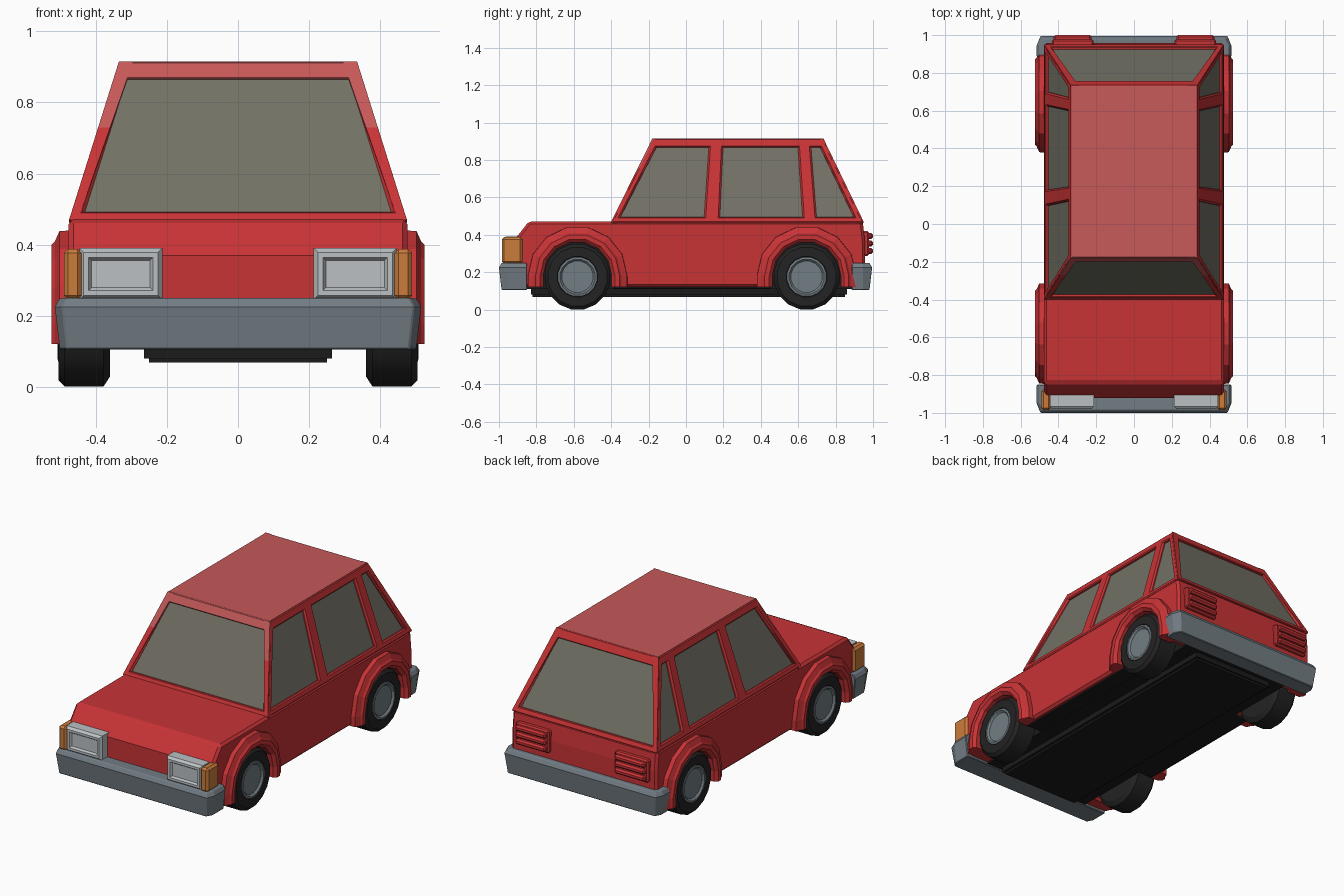
import bpy, bmesh, math
from mathutils import Vector

if "Cube" in bpy.data.objects:
    bpy.data.objects.remove(bpy.data.objects["Cube"])


def material(name, rgb):
    m = bpy.data.materials.new(name)
    m.diffuse_color = (*rgb, 1)
    m.use_nodes = True
    m.node_tree.nodes["Principled BSDF"].inputs["Base Color"].default_value = m.diffuse_color
    return m


RED = material("body red", (0.58, 0.033, 0.036))
FADED = material("faded roof red", (0.57, 0.10, 0.10))
GLASS = material("window glass", (0.17, 0.165, 0.13))
STEEL = material("bumper steel", (0.17, 0.205, 0.23))
LAMP = material("headlight silver", (0.50, 0.53, 0.55))
ORANGE = material("indicator orange", (0.60, 0.20, 0.045))
TYRE = material("tyre black", (0.017, 0.017, 0.017))
FLOOR = material("floor black", (0.011, 0.011, 0.011))


def loft(name, rings, mat, bevel=0.0, smooth=0):
    """Skin a list of equal-length point rings and cap both ends."""
    bm = bmesh.new()
    vs = [[bm.verts.new(p) for p in r] for r in rings]
    n = len(rings[0])
    for a, b in zip(vs, vs[1:]):
        for i in range(n):
            j = (i + 1) % n
            bm.faces.new((a[i], a[j], b[j], b[i]))
    bm.faces.new(vs[0])
    bm.faces.new(vs[-1])
    bmesh.ops.recalc_face_normals(bm, faces=bm.faces)
    me = bpy.data.meshes.new(name)
    bm.to_mesh(me)
    bm.free()
    me.materials.append(mat)
    ob = bpy.data.objects.new(name, me)
    bpy.context.collection.objects.link(ob)
    if bevel:
        mod = ob.modifiers.new("bevel", 'BEVEL')
        mod.width = bevel
        mod.segments = 1
        mod.limit_method = 'ANGLE'
        mod.angle_limit = math.radians(40)
    if smooth:
        bpy.ops.object.select_all(action='DESELECT')
        ob.select_set(True)
        bpy.context.view_layer.objects.active = ob
        bpy.ops.object.shade_smooth_by_angle(angle=math.radians(smooth))
    return ob


def box(name, x, y, z, mat, bevel=0.0):
    ring = lambda h: [(x[0], y[0], h), (x[1], y[0], h), (x[1], y[1], h), (x[0], y[1], h)]
    return loft(name, [ring(z[0]), ring(z[1])], mat, bevel)


def plate(name, quad, inward, mat, bevel=0.006):
    return loft(name, [quad, [Vector(p) + Vector(inward) for p in quad]], mat, bevel)


def arch(cy, r):
    """Wheel-opening outline in (y, z): straight ends and a 7-sided arc."""
    arc = [(cy - r * math.cos(math.pi * i / 7), 0.18 + r * math.sin(math.pi * i / 7)) for i in range(8)]
    return [(cy - r, 0.12)] + arc + [(cy + r, 0.12)]


AXLES = {"front": -0.58, "rear": 0.645}

# Lower body: side profile with wheel openings, extruded across the car
profile = ([(-0.92, 0.12)] + arch(AXLES["front"], 0.19) + arch(AXLES["rear"], 0.19)
           + [(0.935, 0.12), (0.957, 0.22), (0.957, 0.36), (0.945, 0.472),
              (-0.84, 0.472), (-0.92, 0.37)])
loft("lower_body", [[(x, y, z) for y, z in profile] for x in (-0.476, 0.476)], RED, 0.014)

# Underside
box("wheel_well_core", (-0.355, 0.355), (-0.86, 0.90), (0.11, 0.42), FLOOR)
box("floor_middle", (-0.45, 0.45), (-0.385, 0.45), (0.112, 0.13), FLOOR)
box("floor_pan", (-0.265, 0.265), (-0.83, 0.86), (0.08, 0.125), FLOOR)
box("floor_plate", (-0.25, 0.25), (-0.82, 0.85), (0.068, 0.09), FLOOR)

# Cabin planes: t runs from waist (0) to roof (1)
Z0, Z1 = 0.47, 0.915
frac = lambda z: (z - Z0) / (Z1 - Z0)
side_x = lambda z: 0.475 - 0.14 * frac(z)
front_y = lambda z: -0.40 + 0.22 * frac(z)
back_y = lambda z: 0.95 - 0.215 * frac(z)


def cabin_ring(z, inset):
    x, f, b = side_x(z) - inset, front_y(z) + inset, back_y(z) - inset
    return [(-x, f, z), (x, f, z), (x, b, z), (-x, b, z)]


loft("window_glass", [cabin_ring(0.46, 0.016), cabin_ring(0.905, 0.016)], GLASS)
loft("roof", [cabin_ring(0.872, 0.006), cabin_ring(0.91, 0.003)], RED)
loft("roof_panel", [cabin_ring(0.908, 0.006), cabin_ring(0.915, 0.004)], FADED)

# Side frames: (bottom y pair, top y pair) for each pillar, plus rails
pillars = {
    "a_pillar": (-0.40, -0.365, -0.18, -0.135),
    "b_pillar": (0.095, 0.18, 0.125, 0.20),
    "c_pillar": (0.625, 0.70, 0.595, 0.665),
    "d_pillar": (0.91, 0.95, 0.695, 0.735),
}
for s, side in ((1, "left"), (-1, "right")):
    at = lambda y, z: (s * side_x(z), y, z)
    for name, (b0, b1, t0, t1) in pillars.items():
        plate(f"{name}_{side}", [at(b0, Z0), at(b1, Z0), at(t1, Z1), at(t0, Z1)],
              (-s * 0.035, 0, -0.008), RED, 0.009)
    for name, lo, hi in (("waist_rail", 0.465, 0.497), ("roof_rail", 0.87, Z1)):
        plate(f"{name}_{side}", [at(front_y(lo), lo), at(back_y(lo), lo), at(back_y(hi), hi),
                                 at(front_y(hi), hi)], (-s * 0.03, 0, -0.006), RED)

# Windscreen and rear window frames
for end, plane, d in (("front", front_y, 1), ("rear", back_y, -1)):
    wide = lambda z: 0.025 + 0.015 * frac(z)
    at = lambda x, z: (x, plane(z), z)
    for s, side in ((1, "left"), (-1, "right")):
        for lo, hi, part in ((Z0, 0.73, "lower"), (0.73, Z1, "upper")):
            mat = FADED if (end, part) == ("front", "upper") else RED
            plate(f"{end}_window_post_{part}_{side}",
                  [at(s * side_x(lo), lo), at(s * (side_x(lo) - wide(lo)), lo),
                   at(s * (side_x(hi) - wide(hi)), hi), at(s * side_x(hi), hi)],
                  (0, d * 0.03, -0.008), mat, 0)
    for name, lo, hi in (("sill", 0.465, 0.493), ("header", 0.867, Z1)):
        mat = FADED if (end, name) == ("front", "header") else RED
        plate(f"{end}_window_{name}", [at(-side_x(lo), lo), at(side_x(lo), lo),
                                       at(side_x(hi), hi), at(-side_x(hi), hi)],
              (0, d * 0.03, -0.006), mat, 0.004)

# Wheels and arch flares
for end, cy in AXLES.items():
    for s, side in ((1, "left"), (-1, "right")):
        def circle(x, r, n=16):
            return [(s * x, cy + r * math.cos(2 * math.pi * (i + 0.5) / n),
                     0.176 + r * math.sin(2 * math.pi * (i + 0.5) / n)) for i in range(n)]

        loft(f"{end}_tyre_{side}", [circle(x, r) for x, r in (
            (0.36, 0.15), (0.378, 0.178), (0.488, 0.178), (0.505, 0.16), (0.505, 0.11), (0.49, 0.10))],
            TYRE, 0, 30)
        loft(f"{end}_wheel_rim_{side}", [circle(x, r) for x, r in (
            (0.47, 0.112), (0.506, 0.106), (0.508, 0.095), (0.497, 0.085))], STEEL)
        section = ((0.183, 0.43), (0.183, 0.508), (0.20, 0.525), (0.225, 0.525),
                   (0.235, 0.515), (0.265, 0.502), (0.268, 0.43))
        paths = [[(s * x, y, z) for y, z in arch(cy, r)] for r, x in section]
        loft(f"{end}_wheel_arch_{side}", list(zip(*paths)), RED)

# Bumpers: wrap-round plan shape, narrower at the bottom
for end, d, tip, tail in (("front", -1, 1.0, 0.85), ("rear", 1, 0.995, 0.885)):
    def plan(z, k):
        half = [(0.515 - k, tail), (0.515 - k, tip - 0.05), (0.495 - k, tip - k)]
        return ([(x, d * y, z) for x, y in half] + [(-x, d * y, z) for x, y in reversed(half)])

    loft(f"{end}_bumper", [plan(0.105, 0.014), plan(0.225, 0.0), plan(0.25, 0.014)], STEEL, 0.004)

# Lamps
for s, side in ((1, "left"), (-1, "right")):
    def lamp_ring(y, k):
        x0, x1, z0, z1 = 0.213 + k, 0.446 - k, 0.245 + k, 0.39 - k
        return [(s * x0, y, z0), (s * x1, y, z0), (s * x1, y, z1), (s * x0, y, z1)]

    loft(f"headlight_{side}", [lamp_ring(y, k) for y, k in (
        (-0.90, 0), (-0.965, 0), (-0.98, 0.012), (-0.98, 0.026), (-0.968, 0.034))], LAMP)
    xs = sorted((s * 0.44, s * 0.49))
    box(f"indicator_{side}", xs, (-0.985, -0.875), (0.245, 0.388), ORANGE, 0.012)
    xs = sorted((s * 0.215, s * 0.435))
    box(f"tail_light_{side}", xs, (0.94, 0.978), (0.288, 0.42), RED, 0.008)
    for i in range(3):
        z = 0.298 + i * 0.04
        box(f"tail_light_ridge_{i + 1}_{side}", (xs[0] + 0.01, xs[1] - 0.01), (0.96, 1.0),
            (z, z + 0.033), RED, 0.01)
